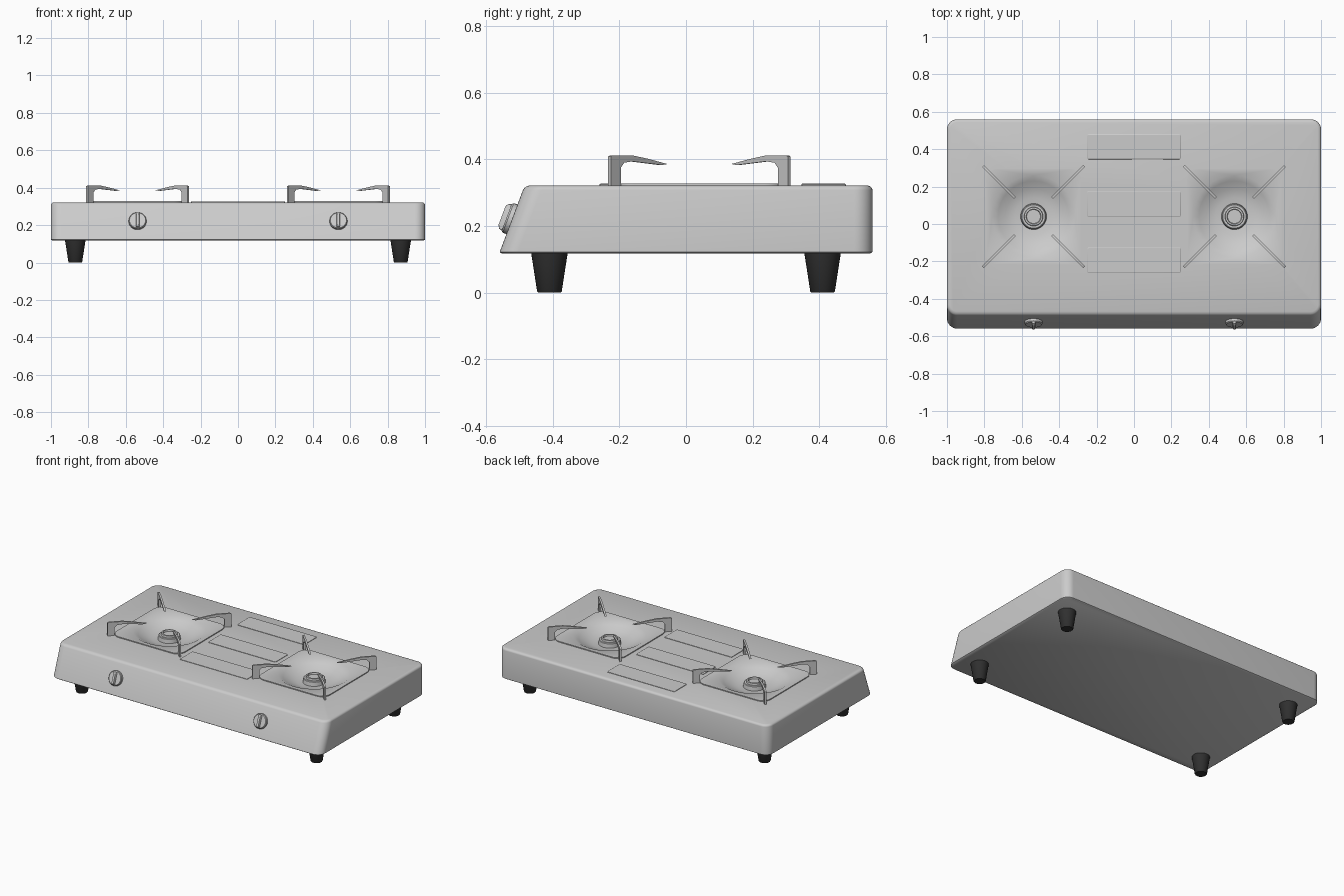
import bpy, bmesh, math
from mathutils import Matrix, Vector

if "Cube" in bpy.data.objects:
    bpy.data.objects.remove(bpy.data.objects["Cube"])

BX, BY = 0.537, 0.04      # burner centre (mirrored in x)
TOP = 0.322               # height of the body's top face


def rrect(hx, hy, r, z, cy=0.0, n=8):
    """Rounded rectangle ring; r == hx == hy makes a circle."""
    pts = []
    for q, (sx, sy) in enumerate(((1, 1), (-1, 1), (-1, -1), (1, -1))):
        for i in range(n + 1):
            a = math.pi / 2 * (q + i / n)
            pts.append(Vector((sx * (hx - r) + r * math.cos(a),
                               cy + sy * (hy - r) + r * math.sin(a), z)))
    return pts


def circle(r, z):
    return rrect(r, r, r, z)


def finish(name, bm, matrix=None, mat=None, angle=30):
    bmesh.ops.remove_doubles(bm, verts=bm.verts, dist=1e-5)
    bmesh.ops.recalc_face_normals(bm, faces=bm.faces)
    me = bpy.data.meshes.new(name)
    bm.to_mesh(me)
    bm.free()
    ob = bpy.data.objects.new(name, me)
    bpy.context.collection.objects.link(ob)
    if matrix:
        ob.matrix_world = matrix
    if mat:
        me.materials.append(mat)
    smooth(ob, angle)
    return ob


def smooth(ob, angle=30):
    bpy.ops.object.select_all(action='DESELECT')
    ob.select_set(True)
    bpy.context.view_layer.objects.active = ob
    bpy.ops.object.shade_smooth_by_angle(angle=math.radians(angle))


def loft(name, rings, matrix=None, mat=None, angle=30):
    """Skin a stack of rings and cap both ends."""
    bm = bmesh.new()
    rows = [[bm.verts.new(p) for p in ring] for ring in rings]
    for a, b in zip(rows, rows[1:]):
        for i in range(len(a)):
            j = (i + 1) % len(a)
            bm.faces.new((a[i], a[j], b[j], b[i]))
    bm.faces.new(rows[0][::-1])
    bm.faces.new(rows[-1])
    return finish(name, bm, matrix, mat, angle)


# Body: rounded box with a sloping front
def body_ring(z, inset):
    front = -0.56 + (z - 0.12) * 0.375
    return rrect(1 - inset, (0.56 - front) / 2 - inset, 0.055 - inset, z, (0.56 + front) / 2)


body = loft("body", [body_ring(z, i) for z, i in
                     ((0.117, 0.008), (0.122, 0), (0.308, 0), (0.314, 0.002),
                      (0.319, 0.007), (TOP, 0.016))], angle=40)

# Bowl recesses cut in the body
for s in (-1, 1):
    cutter = loft("bowl_cutter", [circle(0.10, 0.262), circle(0.222, 0.316), circle(0.222, 0.36)],
                  Matrix.Translation((s * BX, BY, 0)))
    cutter.hide_render = True
    mod = body.modifiers.new("bowl", 'BOOLEAN')
    mod.operation, mod.solver, mod.object = 'DIFFERENCE', 'EXACT', cutter
    bpy.context.view_layer.objects.active = body
    bpy.ops.object.modifier_apply(modifier=mod.name)
    bpy.data.objects.remove(cutter)
smooth(body, 40)

# Drip trays, burners and pan supports
prong = [(0.382, 0.318), (0.382, 0.408), (0.374, 0.412), (0.29, 0.412), (0.225, 0.402),
         (0.141, 0.386), (0.165, 0.383), (0.29, 0.394), (0.325, 0.39), (0.339, 0.375), (0.339, 0.318)]
for s, side in ((-1, "left"), (1, "right")):
    place = Matrix.Translation((s * BX, BY, 0))
    loft(side + "_drip_tray", [
        rrect(0.255, 0.255, 0.06, 0.320), rrect(0.255, 0.255, 0.06, 0.328),
        rrect(0.249, 0.249, 0.056, 0.328), circle(0.22, 0.323),
        circle(0.19, 0.306), circle(0.15, 0.287), circle(0.10, 0.270)][0:], place)
    loft(side + "_burner", [
        circle(0.07, 0.268), circle(0.066, 0.296), circle(0.062, 0.299), circle(0.051, 0.299),
        circle(0.049, 0.311), circle(0.040, 0.312), circle(0.037, 0.302)], place)
    for k in range(4):
        bm = bmesh.new()
        f = bm.faces.new([bm.verts.new((r, -0.006, z)) for r, z in prong])
        ext = bmesh.ops.extrude_face_region(bm, geom=[f])["geom"]
        bmesh.ops.translate(bm, vec=(0, 0.012, 0),
                            verts=[v for v in ext if isinstance(v, bmesh.types.BMVert)])
        finish(f"{side}_pan_support_{k + 1}", bm,
               place @ Matrix.Rotation(math.pi / 4 + k * math.pi / 2, 4, 'Z'))

# The tray underside is open, so drop its hidden outer cap
for side in ("left", "right"):
    me = bpy.data.objects[side + "_drip_tray"].data
    bm = bmesh.new()
    bm.from_mesh(me)
    caps = [f for f in bm.faces if all(abs(v.co.z - 0.320) < 1e-4 for v in f.verts)]
    bmesh.ops.delete(bm, geom=caps, context='FACES_ONLY')
    bm.to_mesh(me)
    bm.free()

# Raised plates in the middle
for k, y in enumerate((-0.193, 0.107, 0.413)):
    loft(f"top_plate_{k + 1}", [rrect(0.25, 0.067, 0.006, TOP - 0.002, n=2),
                                rrect(0.25, 0.067, 0.006, 0.325, n=2),
                                rrect(0.247, 0.064, 0.004, 0.327, n=2)],
         Matrix.Translation((0, y, 0)))

# Knobs on the sloping front
tilt = Matrix.Rotation(math.atan2(1, 0.375), 4, 'X')
for s, side in ((-1, "left"), (1, "right")):
    place = Matrix.Translation((s * BX, -0.5225, 0.22)) @ tilt
    loft(side + "_knob", [circle(0.048, -0.004), circle(0.047, 0.012),
                          circle(0.043, 0.017)], place)
    loft(side + "_knob_grip", [rrect(0.010, 0.044, 0.004, 0.010, n=3), rrect(0.009, 0.040, 0.004, 0.026, n=3),
                               rrect(0.007, 0.030, 0.004, 0.032, n=3)], place)

# Tapered rubber feet
rubber = bpy.data.materials.new("black_rubber")
rubber.diffuse_color = (0.03, 0.03, 0.03, 1)
rubber.use_nodes = True
rubber.node_tree.nodes["Principled BSDF"].inputs["Base Color"].default_value = rubber.diffuse_color
for x in (-0.87, 0.87):
    for y in (-0.41, 0.41):
        name = ("front" if y < 0 else "back") + ("_left" if x < 0 else "_right") + "_foot"
        loft(name, [circle(0.034, 0), circle(0.037, 0.004), circle(0.055, 0.12)],
             Matrix.Translation((x, y, 0)), rubber)
